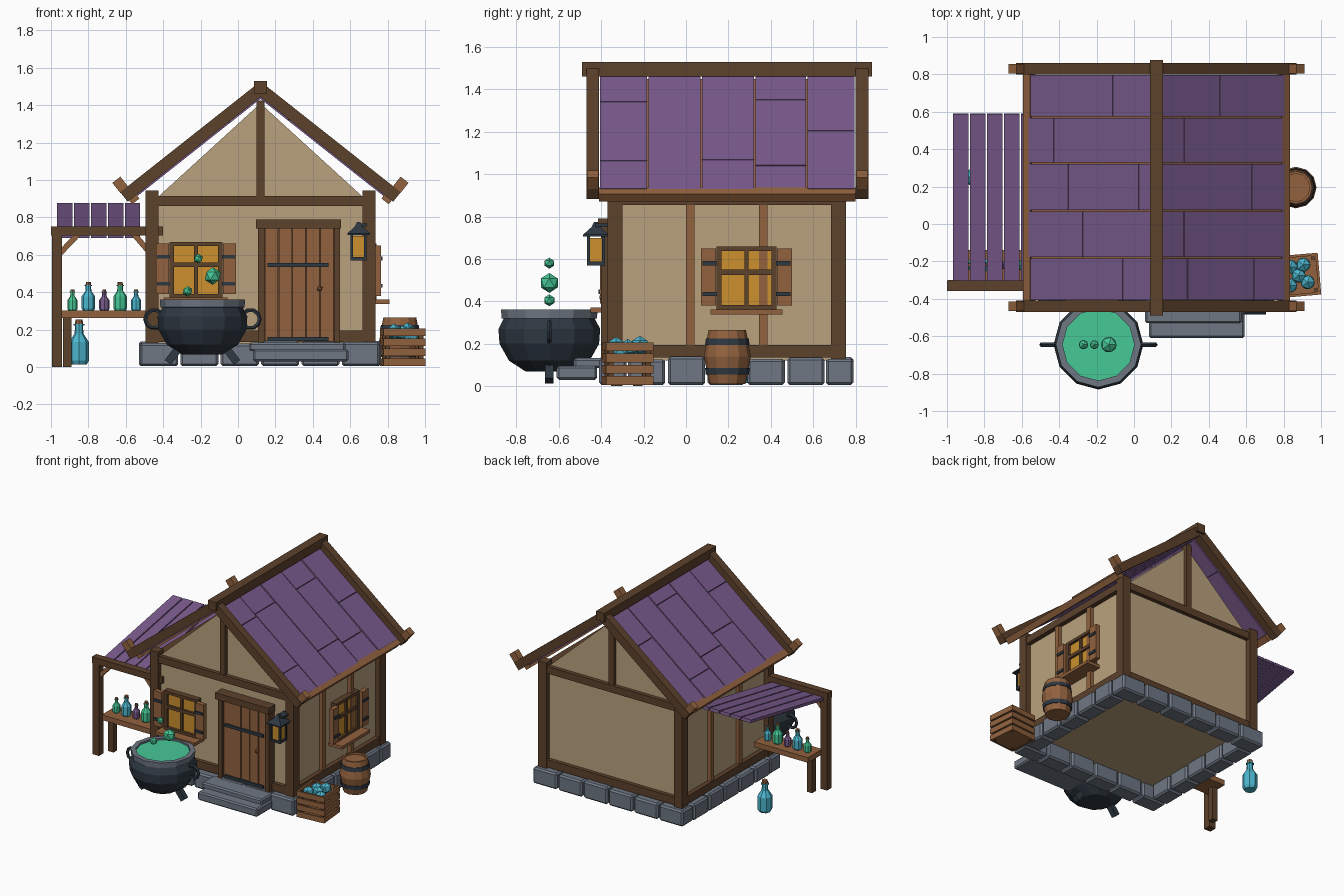
import bpy, bmesh, math, random
from mathutils import Matrix, Vector

if "Cube" in bpy.data.objects:
    bpy.data.objects.remove(bpy.data.objects["Cube"])

random.seed(4)


def material(name, r, g, b):
    m = bpy.data.materials.new(name)
    lin = [(c / 255 / 12.92 if c < 10 else ((c / 255 + 0.055) / 1.055) ** 2.4) for c in (r, g, b)]
    m.diffuse_color = (*lin, 1)
    m.use_nodes = True
    m.node_tree.nodes["Principled BSDF"].inputs["Base Color"].default_value = m.diffuse_color
    return m


PLASTER = material("plaster", 186, 162, 126)
DARK = material("dark_wood", 92, 65, 43)
WOOD = material("warm_wood", 146, 98, 62)
PURPLE = material("purple_planks", 122, 91, 141)
STONE = material("grey_stone", 110, 119, 132)
IRON = material("dark_iron", 46, 56, 66)
GREEN = material("green_brew", 70, 200, 150)
CYAN = material("cyan_glass", 76, 182, 206)
AMBER = material("amber_light", 204, 144, 46)


def finish(name, bm, mat, M=None, bevel=0):
    if M is not None:
        bm.transform(M)
    bmesh.ops.recalc_face_normals(bm, faces=bm.faces[:])
    me = bpy.data.meshes.new(name)
    bm.to_mesh(me)
    bm.free()
    for m in (mat if isinstance(mat, (list, tuple)) else [mat]):
        me.materials.append(m)
    ob = bpy.data.objects.new(name, me)
    bpy.context.collection.objects.link(ob)
    if bevel:
        mod = ob.modifiers.new("bevel", 'BEVEL')
        mod.width, mod.segments = bevel, 1
    return ob


def box(name, mat, x0, x1, y0, y1, z0, z1, M=None, bevel=0):
    bm = bmesh.new()
    S = Matrix.Diagonal((x1 - x0, y1 - y0, z1 - z0, 1))
    T = Matrix.Translation(((x0 + x1) / 2, (y0 + y1) / 2, (z0 + z1) / 2))
    bmesh.ops.create_cube(bm, size=1, matrix=T @ S)
    return finish(name, bm, mat, M, bevel)


def beam(name, mat, a, b, w):
    """Square bar between two points."""
    a, b = Vector(a), Vector(b)
    M = Matrix.Translation(a) @ (b - a).to_track_quat('Z', 'Y').to_matrix().to_4x4()
    return box(name, mat, -w / 2, w / 2, -w / 2, w / 2, 0, (b - a).length, M)


def lathe(name, mat, profile, segs, loc, index=None, turn=0.0):
    """Spin (radius, z) points; index gives the material slot of each band."""
    bm = bmesh.new()
    rings = [[bm.verts.new((r * math.cos(turn + math.tau * i / segs), r * math.sin(turn + math.tau * i / segs), z))
              for i in range(segs)] for r, z in profile]
    for k in range(len(rings) - 1):
        for i in range(segs):
            j = (i + 1) % segs
            f = bm.faces.new((rings[k][i], rings[k][j], rings[k + 1][j], rings[k + 1][i]))
            f.material_index = index[k] if index else 0
    bm.faces.new(rings[0][::-1])
    bm.faces.new(rings[-1]).material_index = index[-1] if index else 0
    return finish(name, bm, mat, Matrix.Translation(loc))


def frame(o, u, v, w):
    return Matrix.Translation(o) @ Matrix((u, v, w)).transposed().to_4x4()


def ball(name, mat, loc, r):
    bm = bmesh.new()
    bmesh.ops.create_icosphere(bm, subdivisions=1, radius=r)
    return finish(name, bm, mat, Matrix.Translation(loc))


CX = 0.12
# House body with gables
bm = bmesh.new()
outline = [(-0.575, 0.12), (0.575, 0.12), (0.575, 0.885), (0, 1.41), (-0.575, 0.885)]
f = bm.faces.new([bm.verts.new((CX + x, -0.335, z)) for x, z in outline])
ext = bmesh.ops.extrude_face_region(bm, geom=[f])
bmesh.ops.translate(bm, vec=(0, 1.05, 0), verts=[v for v in ext["geom"] if isinstance(v, bmesh.types.BMVert)])
finish("walls", bm, PLASTER)

# Foundation stones around the edge
X0, X1, Y0, Y1, D = -0.53, 0.765, -0.41, 0.79, 0.13
for n, a, b, along_x in ((6, X0, X1, True), (5, Y0 + D, Y1 - D, False)):
    step = (b - a) / n
    for k in range(n):
        p, q = a + k * step + 0.006, a + (k + 1) * step - 0.006
        for lo, hi in (((Y0, Y0 + D), (Y1 - D, Y1)) if along_x else ((X0, X0 + D), (X1 - D, X1))):
            top = 0.125 + random.uniform(0, 0.015)
            if along_x:
                box("foundation_stone", STONE, p, q, lo, hi, 0.005, top, bevel=0.012)
            else:
                box("foundation_stone", STONE, lo, hi, p, q, 0.005, top, bevel=0.012)

# Timber frame
for x0 in (-0.495, 0.665):
    for y0 in (-0.37, 0.685):
        box("corner_post", DARK, x0, x0 + 0.07, y0, y0 + 0.07, 0.05, 0.945)
    for z0, z1 in ((0.135, 0.195), (0.855, 0.91)):
        box("side_beam", DARK, x0 + 0.005, x0 + 0.065, -0.33, 0.72, z0, z1)
    for y0 in (0.0, 0.345):
        box("wall_stud", WOOD, x0 + 0.012, x0 + 0.058, y0, y0 + 0.04, 0.19, 0.86)
for y0 in (-0.365, 0.69):
    for z0, z1 in ((0.135, 0.195), (0.86, 0.915)):
        box("end_beam", DARK, -0.45, 0.69, y0, y0 + 0.055, z0, z1)
    box("king_post", DARK, 0.098, 0.143, y0 + 0.003, y0 + 0.052, 0.91, 1.425)

# Roof: planks, battens, barge boards and eaves, on both slopes
ang = math.atan(0.79)
c, s = math.cos(ang), math.sin(ang)
rows = [-0.41, -0.18, 0.072, 0.325, 0.57, 0.80]
splits = {1: [[0.21, 0.66], [0.19], [0.65], [0.19, 0.69], [0.43]],
          -1: [[0.23], [0.5], [0.12, 0.6], [0.7], [0.3]]}
for side in (1, -1):
    R = frame((CX, 0, 1.47), (side * c, 0, -s), (0, 1, 0), (side * s, 0, c))
    for k in range(5):
        cuts = [0.0] + splits[side][k] + [0.873]
        for u0, u1 in zip(cuts, cuts[1:]):
            lift = random.uniform(-0.003, 0.003)
            box("roof_plank", PURPLE, u0 + 0.002, u1 - 0.002, rows[k] + 0.004, rows[k + 1] - 0.004,
                -0.028, lift, R)
        if k:
            box("roof_batten", WOOD, 0.02, 0.87, rows[k] - 0.012, rows[k] + 0.012, -0.024, -0.01, R)
    box("eave_board", WOOD, 0.86, 0.91, -0.41, 0.80, -0.045, 0.0, R)
    for y0, y1 in ((-0.47, -0.41), (0.80, 0.86)):
        box("barge_board", DARK, 0, 0.92, y0, y1, -0.02, 0.045, R)
        box("barge_peg", WOOD, 0.868, 0.922, y0 + 0.004, y1 - 0.004, 0.04, 0.11, R)
box("ridge_beam", DARK, 0.085, 0.155, -0.49, 0.877, 1.462, 1.53)


# Windows with shutters
def window(M):
    box("window_glass", AMBER, -0.13, 0.13, 0, 0.025, -0.14, 0.14, M)
    for e in (-1, 1):
        a, b = sorted((e * 0.118, e * 0.142))
        box("window_jamb", DARK, a, b, 0, 0.045, -0.15, 0.15, M)
        a, b = sorted((e * 0.128, e * 0.15))
        box("window_rail", DARK, -0.142, 0.142, 0, 0.045, a, b, M)
        a, b = sorted((e * 0.144, e * 0.214))
        box("shutter", WOOD, a, b, 0.035, 0.07, -0.13, 0.14, M)
        for z in (-0.075, 0.07):
            a2, b2 = sorted((e * 0.14, e * 0.208))
            box("shutter_hinge", IRON, a2, b2, 0.068, 0.078, z - 0.01, z + 0.01, M)
    box("window_mullion", DARK, -0.01, 0.01, 0, 0.038, -0.14, 0.14, M)
    box("window_crossbar", DARK, -0.13, 0.13, 0, 0.042, 0.015, 0.04, M)
    box("window_sill", WOOD, -0.17, 0.17, 0, 0.115, -0.172, -0.148, M)


window(frame((-0.225, -0.335, 0.52), (1, 0, 0), (0, -1, 0), (0, 0, 1)))
window(frame((0.695, 0.285, 0.51), (0, 1, 0), (1, 0, 0), (0, 0, 1)))

# Door
for x0 in (0.108, 0.512):
    box("door_jamb", DARK, x0, x0 + 0.034, -0.40, -0.33, 0.13, 0.745)
box("door_lintel", DARK, 0.095, 0.552, -0.415, -0.33, 0.74, 0.79)
for k in range(5):
    x0 = 0.142 + k * 0.074
    box("door_plank", WOOD, x0 + 0.002, x0 + 0.072, -0.375 - 0.004 * (k % 2), -0.33, 0.135, 0.74)
box("door_backing", DARK, 0.14, 0.514, -0.36, -0.33, 0.135, 0.74)
for z in (0.15, 0.545):
    box("door_band", IRON, 0.158, 0.485, -0.39, -0.37, z - 0.011, z + 0.011)
ball("door_knob", WOOD, (0.437, -0.395, 0.42), 0.016)
box("lower_step", STONE, 0.08, 0.59, -0.61, -0.42, 0.03, 0.095, bevel=0.01)
box("upper_step", STONE, 0.06, 0.575, -0.53, -0.38, 0.085, 0.132, bevel=0.01)

# Lantern on the right front post
L = (0.645, -0.425)
box("lantern_glass", AMBER, L[0] - 0.034, L[0] + 0.034, L[1] - 0.034, L[1] + 0.034, 0.585, 0.70)
for dx in (-0.036, 0.036):
    for dy in (-0.036, 0.036):
        box("lantern_bar", IRON, L[0] + dx - 0.007, L[0] + dx + 0.007, L[1] + dy - 0.007, L[1] + dy + 0.007, 0.57, 0.715)
box("lantern_base", IRON, L[0] - 0.043, L[0] + 0.043, L[1] - 0.043, L[1] + 0.043, 0.57, 0.588)
lathe("lantern_cap", IRON, [(0.085, 0.705), (0.085, 0.715), (0.03, 0.75), (0.012, 0.775)], 4, (*L, 0), turn=math.pi / 4)
box("lantern_bracket", IRON, 0.635, 0.69, -0.43, -0.345, 0.752, 0.768)

# Barrel
lathe("barrel", [WOOD, IRON],
      [(0.085, 0.01), (0.096, 0.055), (0.102, 0.055), (0.105, 0.085), (0.10, 0.085), (0.111, 0.14), (0.10, 0.195),
       (0.105, 0.195), (0.101, 0.225), (0.096, 0.225), (0.088, 0.265), (0.075, 0.265), (0.075, 0.25)],
      12, (0.865, 0.195, 0), [0, 1, 1, 1, 0, 0, 1, 1, 1, 0, 0, 0, 0])

# Crate with glass orbs
C = Matrix.Translation((0.88, -0.275, 0)) @ Matrix.Rotation(math.radians(5), 4, 'Z')
H = 0.112
box("crate_floor", WOOD, -H + 0.01, H - 0.01, -H + 0.01, H - 0.01, 0.008, 0.03, C)
for q in range(4):
    Q = C @ Matrix.Rotation(q * math.pi / 2, 4, 'Z')
    box("crate_post", DARK, H - 0.035, H - 0.01, H - 0.035, H - 0.01, 0.005, 0.2, Q)
    for k in range(4):
        z = 0.006 + k * 0.053
        box("crate_slat", WOOD, -H, H, -H, -H + 0.014, z, z + 0.041, Q)
for x, y, z in ((-0.04, 0.05, 0.18), (0.03, 0.055, 0.195), (-0.05, -0.05, 0.19), (0.045, -0.04, 0.17), (0, 0, 0.18)):
    ball("crate_orb", CYAN, C @ Vector((x, y, z)), 0.043)

# Cauldron, legs, handles, bubbles
K = (-0.19, -0.645)
lathe("cauldron", [IRON, STONE],
      [(0.11, 0.068), (0.19, 0.12), (0.235, 0.2), (0.24, 0.27), (0.215, 0.318), (0.225, 0.32), (0.228, 0.362),
       (0.192, 0.362), (0.192, 0.335)], 12, (*K, 0), [0, 0, 0, 0, 1, 1, 1, 1, 1])
lathe("cauldron_brew", GREEN, [(0.193, 0.33), (0.193, 0.348)], 12, (*K, 0))
for e in (-1, 1):
    beam("cauldron_leg", IRON, (K[0] + e * 0.12, K[1], 0.11), (K[0] + e * 0.185, K[1], 0.025), 0.042)
    bpy.ops.mesh.primitive_torus_add(major_segments=10, minor_segments=5, major_radius=0.048, minor_radius=0.012,
                                     location=(K[0] + e * 0.257, K[1], 0.257), rotation=(math.pi / 2, 0, 0))
    bpy.context.object.name = "cauldron_handle"
    bpy.context.object.data.materials.append(IRON)
for x, z, r in ((-0.212, 0.58, 0.026), (-0.135, 0.487, 0.047), (-0.27, 0.405, 0.028)):
    ball("brew_bubble", GREEN, (x, K[1], z), r)

# Side awning
box("awning_post", DARK, -0.995, -0.94, -0.355, -0.30, 0.0, 0.75)
box("awning_beam", DARK, -1.0, -0.40, -0.357, -0.302, 0.703, 0.752)
beam("awning_brace", WOOD, (-0.96, -0.328, 0.60), (-0.85, -0.328, 0.715), 0.03)
beam("awning_brace", WOOD, (-0.47, -0.328, 0.61), (-0.56, -0.328, 0.715), 0.03)
tilt = math.atan2(0.165, 0.89)
A = Matrix.Translation((0, -0.30, 0.70)) @ Matrix.Rotation(tilt, 4, 'X')
for k in range(5):
    x0 = -0.967 + k * 0.0905
    box("awning_slat", PURPLE, x0, x0 + 0.082, 0, 0.905, -0.01, 0.012, A)

# Shelf and bottles
box("shelf_board", WOOD, -0.945, -0.485, -0.315, -0.14, 0.262, 0.302)
box("shelf_leg", DARK, -0.935, -0.89, -0.25, -0.205, 0, 0.265)


def bottle(mat, x, y, z, r, h):
    prof = [(0.8, 0), (1, 0.08), (1, 0.5), (0.45, 0.68), (0.4, 0.86), (0.55, 0.86), (0.55, 0.9), (0.4, 0.9), (0.36, 1)]
    lathe("bottle", [mat, WOOD], [(a * r, b * h) for a, b in prof], 8, (x, y, z), [0, 0, 0, 0, 0, 0, 0, 1, 1])


for k, mat in enumerate((GREEN, CYAN, PURPLE, GREEN, CYAN)):
    bottle(mat, -0.885 + k * 0.085, -0.22, 0.302, 0.036 if k % 2 else 0.027, 0.153 if k % 2 else 0.112)
bottle(CYAN, -0.85, 0.25, 0.015, 0.053, 0.24)
